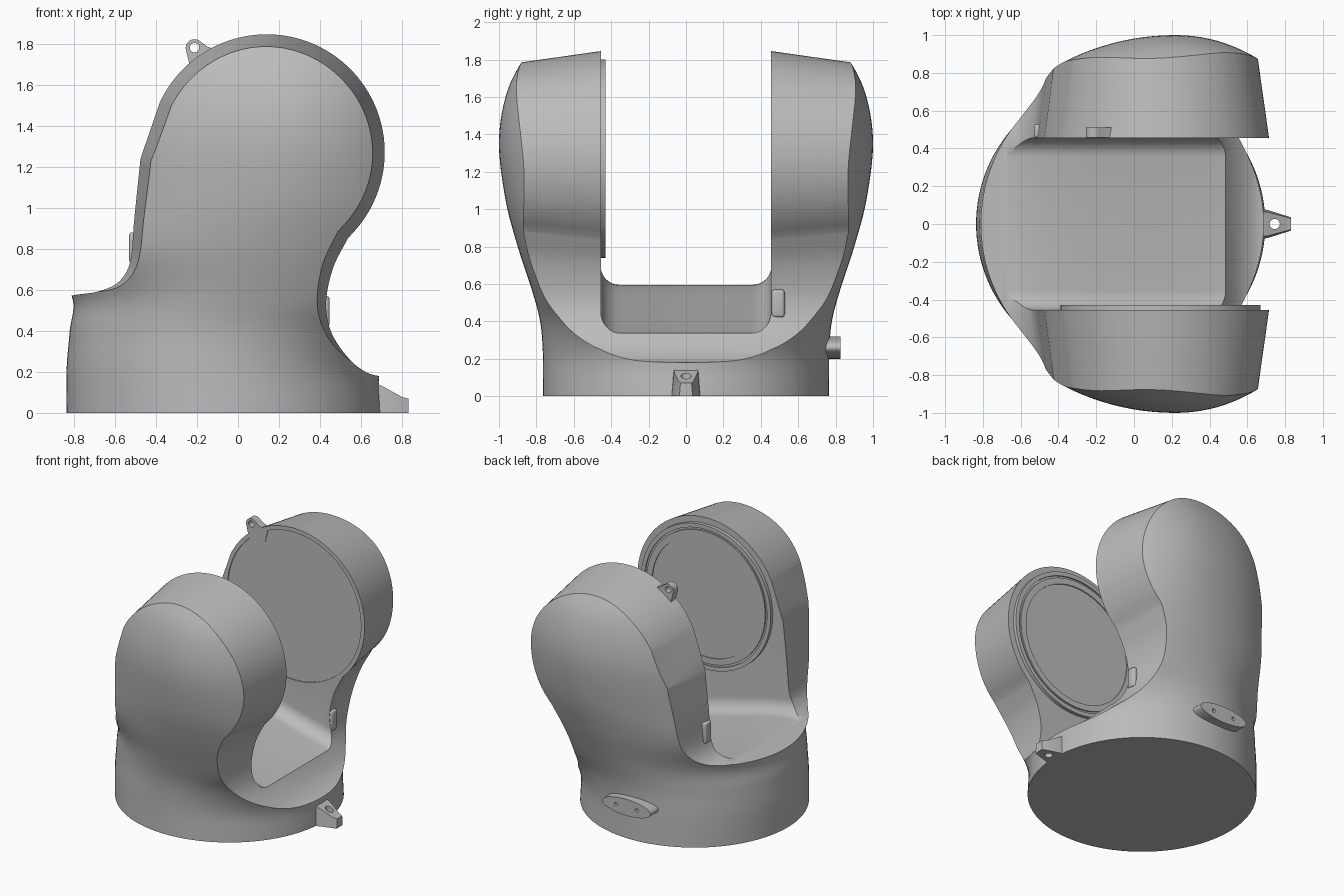
import bpy
import bmesh
import math
from mathutils import Vector, Matrix

default_cube = bpy.data.objects.get("Cube")
if default_cube:
    bpy.data.objects.remove(default_cube, do_unlink=True)

grey = bpy.data.materials.new("plain grey")
grey.use_nodes = True
grey.diffuse_color = (0.5, 0.5, 0.5, 1)
grey.node_tree.nodes["Principled BSDF"].inputs["Base Color"].default_value = grey.diffuse_color

PIVOT = Vector((0.14, 1.27))   # pitch axis in x and z
WALL = 0.455                   # half the gap between the arms


def spline(points, steps=8):
    """Smooth curve through points of any dimension."""
    points = [Vector(p) for p in points]
    padded = [points[0] * 2 - points[1]] + points + [points[-1] * 2 - points[-2]]
    result = []
    for a, b, c, d in zip(padded, padded[1:], padded[2:], padded[3:]):
        for step in range(steps):
            t = step / steps
            result.append(b + (c - a) * (t / 2) + (a * 2 - b * 5 + c * 4 - d) * (t * t / 2)
                          + (b * 3 - a - c * 3 + d) * (t ** 3 / 2))
    return result + [points[-1]]


def loft(name, loops):
    """Closed solid through a row of loops with equal point counts."""
    bm = bmesh.new()
    rings = [[bm.verts.new(co) for co in loop] for loop in loops]
    for low, high in zip(rings, rings[1:]):
        for i in range(len(low)):
            bm.faces.new((low[i - 1], low[i], high[i], high[i - 1]))
    bm.faces.new(rings[0])
    bm.faces.new(rings[-1])
    bmesh.ops.recalc_face_normals(bm, faces=bm.faces)
    mesh = bpy.data.meshes.new(name)
    bm.to_mesh(mesh)
    bm.free()
    mesh.materials.append(grey)
    obj = bpy.data.objects.new(name, mesh)
    bpy.context.collection.objects.link(obj)
    return obj


def activate(obj):
    bpy.ops.object.select_all(action='DESELECT')
    obj.select_set(True)
    bpy.context.view_layer.objects.active = obj


def combine(target, tool, operation='DIFFERENCE'):
    """Apply a boolean and drop the tool."""
    activate(target)
    modifier = target.modifiers.new("cut", 'BOOLEAN')
    modifier.operation = operation
    modifier.solver = 'EXACT'
    modifier.object = tool
    bpy.ops.object.modifier_apply(modifier=modifier.name)
    bpy.data.objects.remove(tool, do_unlink=True)


def rod_y(name, x, z, radius, start, end, stretch=1, sides=64):
    """Cylinder along y, optionally stretched in x."""
    turn = [math.tau * i / sides for i in range(sides)]
    return loft(name, [[(x + radius * stretch * math.cos(a), y, z + radius * math.sin(a))
                        for a in turn] for y in (start, end)])


def button(name, low, high, width):
    """Small block with rounded edges."""
    corners = [[(x, y, z) for x, y in ((low[0], low[1]), (high[0], low[1]),
               (high[0], high[1]), (low[0], high[1]))] for z in (low[2], high[2])]
    obj = loft(name, corners)
    activate(obj)
    modifier = obj.modifiers.new("round", 'BEVEL')
    modifier.width = width
    modifier.segments = 4
    bpy.ops.object.modifier_apply(modifier=modifier.name)
    return obj


# Outer skin: round base that swells into the domed arms
sections = spline([  # height, centre, reach left, reach right, half depth
    (0, -.07, .765, .765, .765), (.22, -.07, .765, .765, .765),
    (.4, -.03, .79, .85, .78), (.57, .03, .84, 1.05, .825),
    (.8, .11, 1.06, 1.05, .9), (1.05, .19, 1.13, .95, .965),
    (1.35, .22, 1.15, .9, 1), (1.6, .22, 1.15, .9, .965),
    (1.785, .2, 1.15, .95, .88), (1.95, .2, 1.15, .95, .75)], 6)
SIDES = 128
skin = []
for height, centre, left, right, depth in sections:
    ring = []
    for i in range(SIDES):
        c, s = math.cos(math.tau * i / SIDES), math.sin(math.tau * i / SIDES)
        ring.append((centre + c * (right if c > 0 else left), s * depth, height))
    skin.append(ring)
body = loft("yoke_body", skin)

# Side outline, drafted towards the outside of each arm
back_edge = spline([(-1, .53), (-.81, .572), (-.68, .592), (-.58, .64),
                    (-.525, .74), (-.505, .95), (-.475, 1.24)])
crown = []
for i in range(61):
    angle = math.radians(155 - i * 197 / 60)
    crown.append(PIVOT + Vector((math.cos(angle), math.sin(angle))) * 0.575)
neck = spline([(.535, .85), (.465, .71), (.43, .55), (.445, .42), (.5, .315),
               (.59, .22), (.7, .178), (.95, .175)])
outline = back_edge + crown + neck + [Vector((.95, -.2)), Vector((-1, -.2))]


def inset(points, amount):
    result = []
    for i, point in enumerate(points):
        along = (points[(i + 1) % len(points)] - points[i - 1]).normalized()
        result.append(point + Vector((along.y, -along.x)) * amount)
    return result


layers = []
for y, amount in ((-1.05, .084), (-WALL, 0), (WALL, 0), (1.05, .084)):
    layers.append([(p.x, y, p.y) for p in inset(outline, amount)])
combine(body, loft("side_outline", layers), 'INTERSECT')

# Slot between the arms with a sloping, filleted floor
FILLET = 0.1
channel = []
for x, floor in spline([(-1, .53), (-.81, .575), (-.62, .595), (-.4, .565),
                        (-.1, .49), (.2, .41), (.5, .333), (.9, .24)], 5):
    half = []
    for i in range(9):
        a = math.pi / 2 * i / 8
        half.append((WALL - FILLET + FILLET * math.sin(a), floor + FILLET - FILLET * math.cos(a)))
    half.append((WALL, 2.2))
    loop = [(x, y, z) for y, z in half] + [(x, -y, z) for y, z in reversed(half)]
    channel.append(loop)
combine(body, loft("slot", channel))

# Shallow bearing seat in one arm
combine(body, rod_y("seat", PIVOT.x, PIVOT.y, .545, WALL - .05, WALL + .008, sides=96))

# Stepped bearing disc on the other arm
disc = rod_y("bearing_disc", PIVOT.x, PIVOT.y, .53, -WALL - .02, -.43, sides=96)
groove = rod_y("groove", PIVOT.x, PIVOT.y, .5, -.44, -.4, sides=96)
combine(groove, rod_y("land", PIVOT.x, PIVOT.y, .485, -.5, -.3, sides=96))
combine(disc, groove)
combine(disc, rod_y("recess", PIVOT.x, PIVOT.y, .44, -.437, -.4, sides=96))

# Oval connector plate with two screw holes
plate = rod_y("connector_plate", -.09, .26, .06, .65, .825, stretch=3.3)
for offset in (-.085, .085):
    combine(plate, rod_y("screw_hole", -.09 + offset, .26, .013, .79, .9, sides=24))

# Lifting lug on top of one arm
lug_profile = [(-.08, 1.76), (-.15, 1.785)]
for i in range(13):
    a = math.radians(50 + i * 140 / 12)
    lug_profile.append((-.212 + .043 * math.cos(a), 1.778 + .043 * math.sin(a)))
lug_profile += [(-.23, 1.67), (-.1, 1.68)]
lug = loft("lifting_lug", [[(x, y, z) for x, z in lug_profile] for y in (.458, .512)])
combine(lug, rod_y("lug_hole", -.212, 1.78, .023, .4, .6, sides=32))

# Mounting tab at the foot, tapered in plan and sloped on top
tab = loft("mounting_tab", [
    [(x, -w, 0), (x, w, 0), (x, w * .85, top), (x, -w * .85, top)]
    for x, w, top in ((.62, .08, .165), (.705, .075, .13), (.8, .045, .077), (.83, .035, .07))])
hole = rod_y("tab_hole", .745, 0, .027, -.2, .2, sides=32)
hole.data.transform(Matrix.Rotation(math.pi / 2, 4, 'X'))
combine(tab, hole)

# Small stop buttons on the arm edges
stops = [button("front_stop", (.38, .457, .42), (.447, .528, .57), .018),
         button("rear_stop", (-.53, .457, .73), (-.45, .528, .88), .012)]

for part in [body, disc, plate, lug, tab] + stops:
    activate(part)
    bpy.ops.object.shade_smooth_by_angle(angle=math.radians(28))
